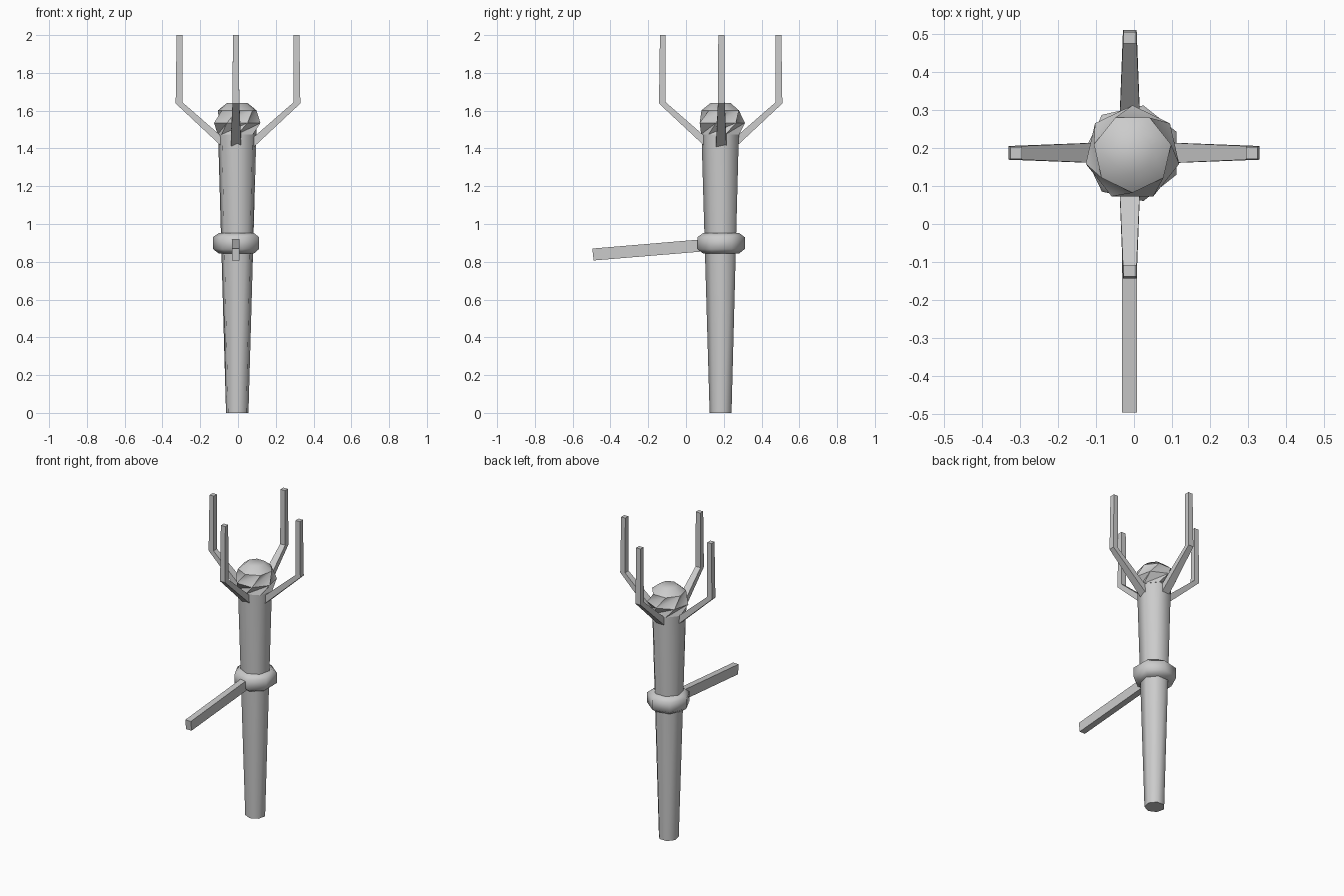
import bpy
import math

if "Cube" in bpy.data.objects:
    bpy.data.objects.remove(bpy.data.objects["Cube"])

CX, CY = -0.004, 0.186
SIDES = 7


def add_mesh(name, verts, faces, smooth_angle=None):
    mesh = bpy.data.meshes.new(name)
    mesh.from_pydata(verts, [], faces)
    mesh.update()
    ob = bpy.data.objects.new(name, mesh)
    bpy.context.collection.objects.link(ob)
    if smooth_angle:
        bpy.ops.object.select_all(action='DESELECT')
        bpy.context.view_layer.objects.active = ob
        ob.select_set(True)
        bpy.ops.object.shade_smooth_by_angle(angle=math.radians(smooth_angle))
    return ob


def loft(name, rings, start):
    """Stack seven-sided rings given as (z, radius, twist in steps)."""
    verts, faces = [], []
    step = 2 * math.pi / SIDES
    for z, r, twist in rings:
        for i in range(SIDES):
            a = start + (i + twist) * step
            verts.append((CX + r * math.cos(a), CY + r * math.sin(a), z))
    for k in range(len(rings) - 1):
        for i in range(SIDES):
            j = (i + 1) % SIDES
            a, b = k * SIDES + i, k * SIDES + j
            c, d = b + SIDES, a + SIDES
            if rings[k][2] == rings[k + 1][2]:
                faces.append((a, b, c, d))
            else:
                faces += [(a, b, c), (a, c, d)]
    faces.append(tuple(reversed(range(SIDES))))
    top = (len(rings) - 1) * SIDES
    faces.append(tuple(range(top, top + SIDES)))
    return add_mesh(name, verts, faces, 55)


def bar(name, sections, angle, cx, cy):
    """Sweep rectangles: (outer r, outer z, inner r, inner z, half width)."""
    verts, faces = [], []
    ca, sa = math.cos(angle), math.sin(angle)
    for ro, zo, ri, zi, w in sections:
        for r, t, z in ((ro, -w, zo), (ro, w, zo), (ri, w, zi), (ri, -w, zi)):
            verts.append((cx + r * ca - t * sa, cy + r * sa + t * ca, z))
    for k in range(len(sections) - 1):
        for i in range(4):
            j = (i + 1) % 4
            faces.append((4 * k + i, 4 * k + j, 4 * k + 4 + j, 4 * k + 4 + i))
    n = len(verts)
    faces += [(3, 2, 1, 0), (n - 4, n - 3, n - 2, n - 1)]
    return add_mesh(name, verts, faces)


# Tapered shaft
loft("shaft", [(0, 0.061, 0), (1.474, 0.104, 0)], -math.pi / 2)

# Twisted knob on top of the shaft
loft("knob", [(1.474, 0.106, 0), (1.535, 0.126, 0.5),
              (1.602, 0.104, 1.0), (1.64, 0.056, 1.0)], -math.pi / 2)

# Rounded collar
loft("collar", [(0.844, 0.098, 0), (0.868, 0.129, 0),
                (0.93, 0.129, 0), (0.952, 0.098, 0)], math.pi)

# Four bent prongs
prong = [(0.07, 1.395, 0.06, 1.44, 0.028),
         (0.328, 1.638, 0.293, 1.645, 0.018),
         (0.314, 2.0, 0.284, 2.0, 0.016)]
side_prong = [(0.07, 1.395, 0.06, 1.44, 0.028),
              (0.33, 1.638, 0.295, 1.645, 0.018),
              (0.325, 2.0, 0.295, 2.0, 0.016)]
for label, turn in (("right", 0), ("back", 1), ("left", 2), ("front", 3)):
    along_y = turn % 2
    bar(label + "_prong", side_prong, turn * math.pi / 2,
        -0.011 if along_y else 0.0, 0.18 if label == "back" else 0.187)
del prong

# Side handle pointing forward
bar("handle", [(0.09, 0.855, 0.084, 0.92, 0.02),
               (0.675, 0.807, 0.682, 0.87, 0.02)], -math.pi / 2, -0.012, CY)
